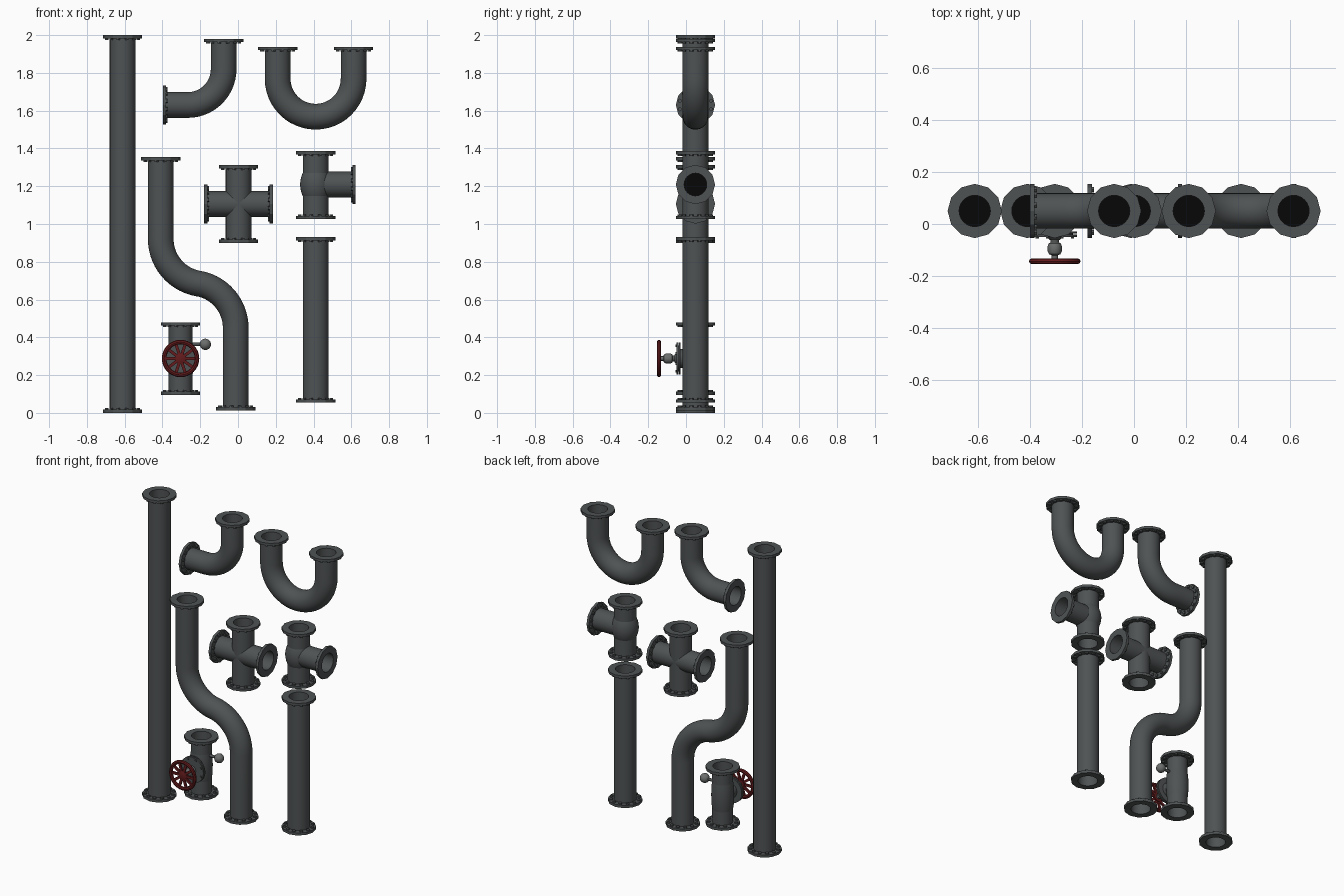
import bpy, bmesh
from math import sin, cos, pi, radians
from mathutils import Vector, Matrix

cube = bpy.data.objects.get("Cube")
if cube:
    bpy.data.objects.remove(cube)

PIPE_Y = 0.05     # depth of the pipe axes
R, BORE, FLANGE_R, BORE_DEPTH = 0.068, 0.06, 0.104, 0.1


def material(name, r, g, b):
    m = bpy.data.materials.new(name)
    m.use_nodes = True
    m.diffuse_color = (r, g, b, 1)
    m.node_tree.nodes["Principled BSDF"].inputs["Base Color"].default_value = (r, g, b, 1)
    return m


IRON = material("iron grey", 0.078, 0.086, 0.088)
DARK = material("bore black", 0.002, 0.002, 0.002)
STEEL = material("stem steel", 0.15, 0.155, 0.155)
RED = material("wheel red", 0.125, 0.011, 0.012)


def finish(name, bm, mats, angle=35):
    bmesh.ops.recalc_face_normals(bm, faces=bm.faces)
    mesh = bpy.data.meshes.new(name)
    bm.to_mesh(mesh)
    bm.free()
    for m in mats:
        mesh.materials.append(m)
    ob = bpy.data.objects.new(name, mesh)
    bpy.context.collection.objects.link(ob)
    bpy.ops.object.select_all(action='DESELECT')
    ob.select_set(True)
    bpy.context.view_layer.objects.active = ob
    bpy.ops.object.shade_smooth_by_angle(angle=radians(angle))


def bridge(bm, a, b):
    n = len(a)
    for i in range(n):
        bm.faces.new((a[i], a[(i + 1) % n], b[(i + 1) % n], b[i]))


def aim(pos, direction):
    """Matrix that moves local z onto a direction."""
    return Matrix.Translation(pos) @ Vector(direction).to_track_quat('Z', 'Y').to_matrix().to_4x4()


def lathe(name, profile, pos, direction, mat, segs=24, closed=False):
    """Revolve (radius, height) points about a direction."""
    bm = bmesh.new()
    rings = [[bm.verts.new((r * cos(2 * pi * i / segs), r * sin(2 * pi * i / segs), h))
              for i in range(segs)] for r, h in profile]
    for a, b in zip(rings, rings[1:]):
        bridge(bm, a, b)
    if closed:
        bridge(bm, rings[-1], rings[0])
    else:
        bm.faces.new(rings[0])
        bm.faces.new(rings[-1])
    bm.transform(aim(pos, direction))
    finish(name, bm, [mat])


def add_bolts(bm, count, ring_r, z, r, depth):
    for i in range(count):
        a = 2 * pi * (i + 0.5) / count
        bmesh.ops.create_cone(bm, cap_ends=True, segments=6, radius1=r, radius2=r, depth=depth,
                              matrix=Matrix.Translation((ring_r * cos(a), ring_r * sin(a), z)))


def flange(name, pos, direction):
    """Twelve-sided ring with its outer face at pos, bolts behind it."""
    bm = bmesh.new()
    n, rings = 24, []
    for r, h in ((BORE, 0), (FLANGE_R, 0), (FLANGE_R, -0.017), (BORE, -0.017)):
        ring = []
        for i in range(n):
            a = 2 * pi * i / n
            rr = r * cos(pi / 12) if (i % 2 and r == FLANGE_R) else r
            ring.append(bm.verts.new((rr * cos(a), rr * sin(a), h)))
        rings.append(ring)
    for i in range(4):
        bridge(bm, rings[i], rings[(i + 1) % 4])
    add_bolts(bm, 12, 0.086, -0.02, 0.011, 0.01)
    bm.transform(aim(pos, direction))
    finish(name, bm, [IRON], 20)


def pipe(name, path, flanges=(True, True), radius=R, segs=32):
    """Tube along (x, z) points with a blind bore at each end."""
    pts = [Vector((x, PIPE_Y, z)) for x, z in path]
    n = len(pts)
    tans = [(pts[min(i + 1, n - 1)] - pts[max(i - 1, 0)]).normalized() for i in range(n)]
    first, last = tans[0], tans[-1]
    sections = [(pts[0] + first * BORE_DEPTH, first, BORE), (pts[0], first, BORE)]
    sections += [(p, t, radius) for p, t in zip(pts, tans)]
    sections += [(pts[-1], last, BORE), (pts[-1] - last * BORE_DEPTH, last, BORE)]
    bm = bmesh.new()
    rings, side = [], Vector((0, 1, 0))
    for p, t, r in sections:
        normal = t.cross(side)
        rings.append([bm.verts.new(p + r * (cos(2 * pi * j / segs) * normal
                                            + sin(2 * pi * j / segs) * side))
                      for j in range(segs)])
    for a, b in zip(rings, rings[1:]):
        bridge(bm, a, b)
    for ring in (rings[0], rings[-1]):
        bm.faces.new(ring).material_index = 1
    finish(name, bm, [IRON, DARK])
    if flanges[0]:
        flange(name + "_start_flange", pts[0], -first)
    if flanges[1]:
        flange(name + "_end_flange", pts[-1], last)


def arc(cx, cz, r, a0, a1, n=14):
    angles = [radians(a0 + (a1 - a0) * i / n) for i in range(n + 1)]
    return [(cx + r * cos(a), cz + r * sin(a)) for a in angles]


# Straight pipes
pipe("long_pipe", [(-0.611, 0), (-0.611, 2)])
pipe("short_pipe", [(0.411, 0.055), (0.411, 0.93)])

# Elbow
pipe("elbow_pipe", [(-0.398, 1.63), (-0.29, 1.63)] + arc(-0.266, 1.82, 0.19, -90, 0)
     + [(-0.076, 1.9), (-0.076, 1.98)])

# Return bend
pipe("return_bend", [(0.21, 1.937), (0.21, 1.85)] + arc(0.411, 1.769, 0.201, 180, 360, 24)
     + [(0.612, 1.85), (0.612, 1.937)])

# Offset pipe made of two opposed bends
BEND, SWEEP = 0.24, 80
pipe("offset_pipe", [(-0.409, 1.354), (-0.409, 1.1)]
     + arc(-0.409 + BEND, 0.921, BEND, 180, 180 + SWEEP)
     + arc(-0.012 - BEND, 0.449, BEND, SWEEP, 0)[1:] + [(-0.012, 0.2), (-0.012, 0.013)])

# Cross fitting
pipe("cross_upright", [(0.003, 0.9), (0.003, 1.312)])
pipe("cross_arms", [(-0.179, 1.106), (0.185, 1.106)])

# Tee fitting with swollen middle
pipe("tee_upright", [(0.411, 1.026), (0.411, 1.386)])
pipe("tee_branch", [(0.411, 1.209), (0.622, 1.209)], (False, True))
lathe("tee_swelling", [(0.064, -0.07), (0.069, -0.06), (0.078, -0.035), (0.083, 0),
                       (0.078, 0.035), (0.069, 0.06), (0.064, 0.07)],
      (0.411, PIPE_Y, 1.209), (0, 0, 1), IRON, 32, True)

# Valve body with a swollen middle, and bonnet
VX, VZ = -0.304, 0.288
FRONT = (0, -1, 0)
pipe("valve_body", [(VX, 0.096), (VX, 0.479)], radius=0.063)
lathe("valve_swelling", [(0.0615, -0.1), (0.067, -0.06), (0.069, 0), (0.067, 0.06), (0.0615, 0.1)],
      (VX, PIPE_Y, VZ), (0, 0, 1), IRON, 32, True)
lathe("valve_bonnet", [(0.05, 0.05), (0.05, 0.078), (0.085, 0.078), (0.085, 0.087), (0.07, 0.087),
                       (0.07, 0.091), (0.085, 0.091), (0.085, 0.1), (0.03, 0.1), (0.018, 0.112)],
      (VX, PIPE_Y, VZ), FRONT, IRON)
lathe("valve_stem", [(0.016, 0.1), (0.016, 0.12), (0.024, 0.125), (0.027, 0.135), (0.027, 0.155),
                     (0.022, 0.166), (0.012, 0.17), (0.012, 0.19)],
      (VX, PIPE_Y, VZ), FRONT, STEEL, 12)

# Bonnet bolts
bm = bmesh.new()
add_bolts(bm, 8, 0.073, 0.102, 0.007, 0.008)
bm.transform(aim((VX, PIPE_Y, VZ), FRONT))
finish("bonnet_bolts", bm, [IRON])

# Handwheel: rim, hub and flat spokes
WHEEL = (VX, -0.143, VZ)
rim = [(0.087 + 0.012 * cos(2 * pi * i / 8), 0.011 * sin(2 * pi * i / 8)) for i in range(8)]
lathe("wheel_rim", rim, WHEEL, FRONT, RED, 32, True)
lathe("wheel_hub", [(0.028, -0.009), (0.028, 0.005), (0.014, 0.009)], WHEEL, FRONT, RED, 16)
bm = bmesh.new()
for i in range(10):
    bmesh.ops.create_cube(bm, size=1, matrix=Matrix.Rotation(2 * pi * i / 10, 4, 'Z')
                          @ Matrix.Translation((0.053, 0, 0))
                          @ Matrix.Diagonal((0.066, 0.016, 0.01, 1)))
bm.transform(aim(WHEEL, FRONT))
finish("wheel_spokes", bm, [RED])

# Side knob on a short stalk
lathe("knob_stalk", [(0.009, 0.06), (0.009, 0.115)], (VX, PIPE_Y, 0.363), (1, 0, 0), IRON, 12)
bm = bmesh.new()
bmesh.ops.create_uvsphere(bm, u_segments=16, v_segments=10, radius=0.03,
                          matrix=Matrix.Translation((-0.173, PIPE_Y, 0.363)))
finish("side_knob", bm, [STEEL])
